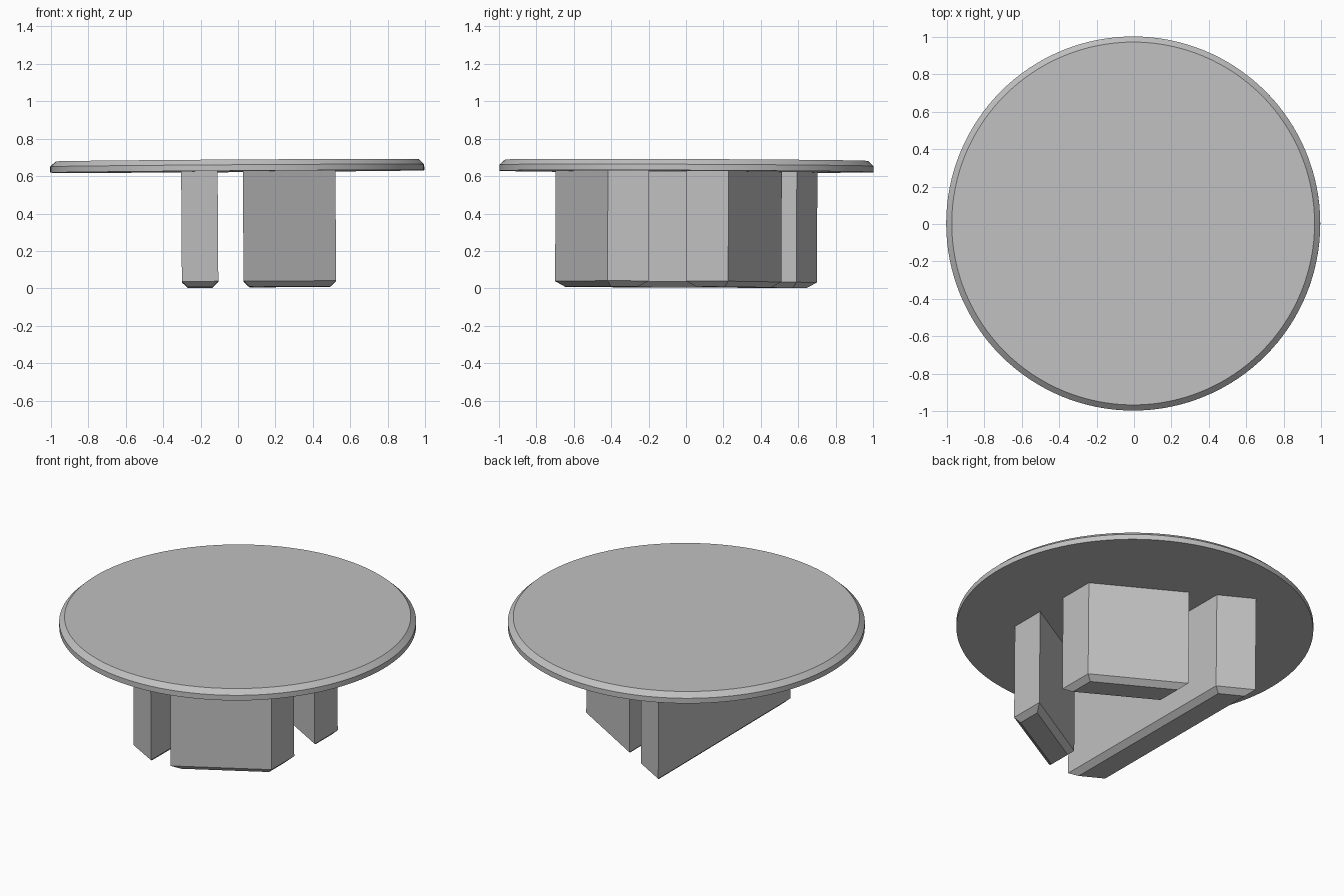
import bpy
import bmesh
from math import radians
from mathutils import Matrix

if "Cube" in bpy.data.objects:
    bpy.data.objects.remove(bpy.data.objects["Cube"], do_unlink=True)

grey = bpy.data.materials.new("plain grey")
grey.use_nodes = True
colour = (0.53, 0.53, 0.53, 1)
grey.diffuse_color = colour
grey.node_tree.nodes["Principled BSDF"].inputs["Base Color"].default_value = colour

# The whole piece leans very slightly
TILT = Matrix.Rotation(-0.0065, 4, 'Y') @ Matrix.Rotation(-0.004, 4, 'X')


def finish(name, bm):
    """Turn a bmesh into a tilted, coloured object."""
    bmesh.ops.recalc_face_normals(bm, faces=bm.faces)
    bmesh.ops.transform(bm, matrix=TILT, verts=bm.verts)
    mesh = bpy.data.meshes.new(name)
    bm.to_mesh(mesh)
    bm.free()
    mesh.materials.append(grey)
    obj = bpy.data.objects.new(name, mesh)
    bpy.context.collection.objects.link(obj)
    return obj


def grow(bm, face, height, inset=0):
    """Extrude a face vertically, or inset it first to form a chamfer."""
    if inset:
        bmesh.ops.inset_individual(bm, faces=[face], thickness=inset,
                                   use_even_offset=True)
    else:
        new = bmesh.ops.extrude_face_region(bm, geom=[face], use_keep_orig=True)
        face = next(g for g in new["geom"] if isinstance(g, bmesh.types.BMFace))
    bmesh.ops.translate(bm, vec=(0, 0, height), verts=face.verts)


# Round cap: straight rim below a chamfered top edge
bm = bmesh.new()
for z, r in ((0.625, 1), (0.657, 1), (0.685, 0.97)):
    bmesh.ops.create_circle(bm, segments=128, radius=r,
                            matrix=Matrix.Translation((0, 0, z)))
bm.verts.ensure_lookup_table()
rings = [list(bm.verts)[i * 128:(i + 1) * 128] for i in range(3)]
for low, high in zip(rings, rings[1:]):
    for i in range(128):
        j = (i + 1) % 128
        bm.faces.new((low[i], low[j], high[j], high[i]))
bm.faces.new(rings[0])
bm.faces.new(rings[2])
cap = finish("round_cap", bm)
bpy.context.view_layer.objects.active = cap
cap.select_set(True)
bpy.ops.object.shade_smooth_by_angle(angle=radians(30))
cap.select_set(False)

# Slanted legs: four-sided prisms with chamfered feet
legs = {
    "long_leg": ((-0.3, -0.59), (-0.105, -0.70), (-0.105, 0.59), (-0.3, 0.70)),
    "front_leg": ((0.03, -0.70), (0.525, -0.42), (0.525, -0.2), (0.03, -0.486)),
    "back_leg": ((0.03, 0.286), (0.525, 0), (0.525, 0.225), (0.03, 0.51)),
}
for name, outline in legs.items():
    bm = bmesh.new()
    foot = bm.faces.new([bm.verts.new((x, y, 0.036)) for x, y in outline])
    grow(bm, foot, 0.594)
    grow(bm, foot, -0.03, inset=0.032)
    finish(name, bm)
